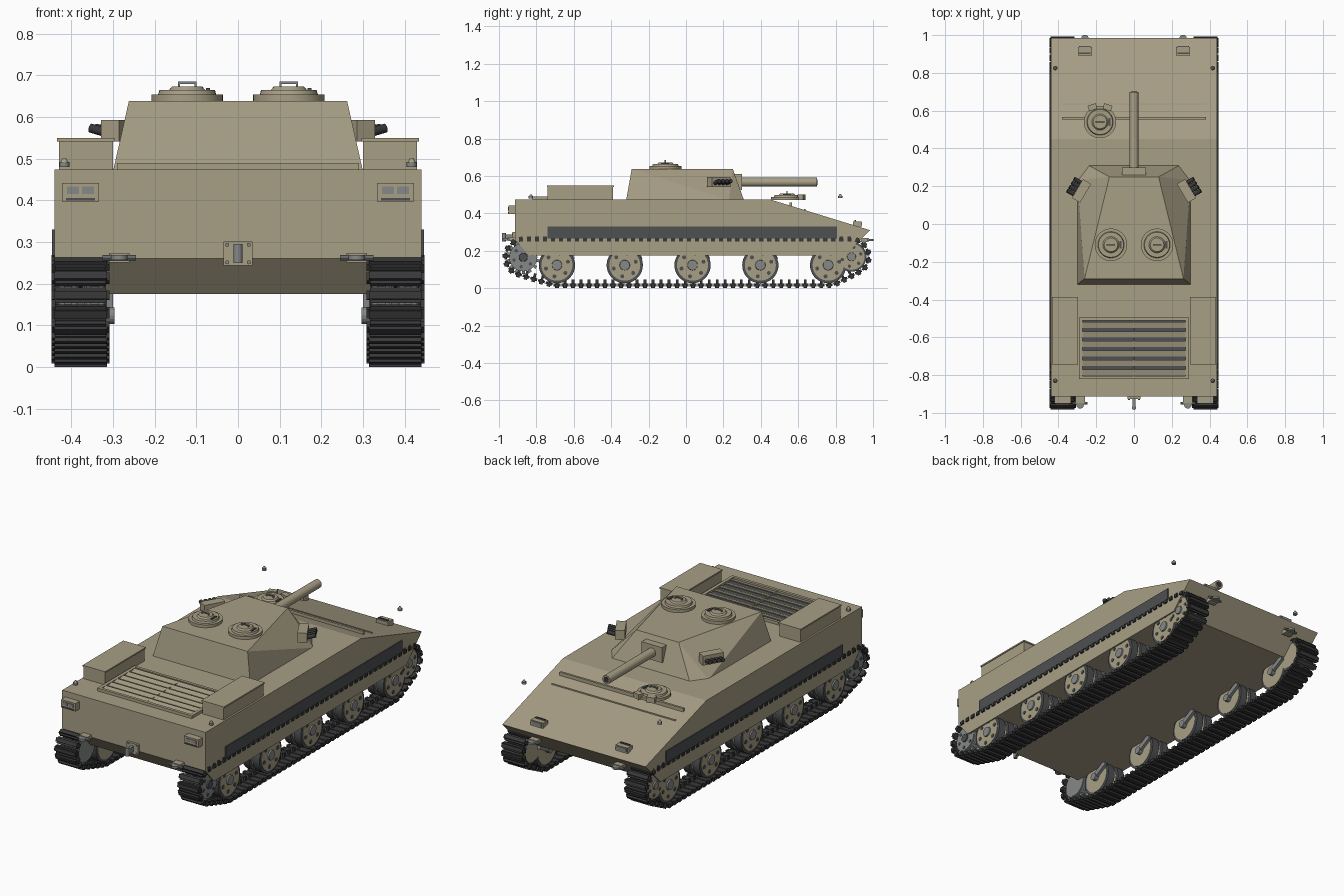
import bpy, bmesh, math
from mathutils import Matrix, Vector, geometry

old = bpy.data.objects.get("Cube")
if old:
    bpy.data.objects.remove(old)

PALETTE = {
    "khaki paint": (0.39, 0.345, 0.235, 1),
    "track black": (0.04, 0.04, 0.042, 1),
    "dark rubber": (0.075, 0.08, 0.085, 1),
    "bare steel": (0.24, 0.25, 0.25, 1),
}
KHAKI, TRACK, RUBBER, STEEL = range(4)
MATERIALS = []
for label, colour in PALETTE.items():
    mat = bpy.data.materials.new(label)
    mat.use_nodes = True
    mat.diffuse_color = colour
    shader = mat.node_tree.nodes["Principled BSDF"]
    shader.inputs["Base Color"].default_value = colour
    shader.inputs["Roughness"].default_value = 0.8
    MATERIALS.append(mat)

X, Y, Z = Vector((1, 0, 0)), Vector((0, 1, 0)), Vector((0, 0, 1))


def paint(geom, colour):
    for face in {f for v in geom["verts"] for f in v.link_faces}:
        face.material_index = colour


def box(bm, centre, size, colour=KHAKI, turn=Matrix()):
    matrix = Matrix.Translation(centre) @ turn @ Matrix.Diagonal((*size, 1))
    paint(bmesh.ops.create_cube(bm, size=1, matrix=matrix), colour)


def drum(bm, centre, radius, depth, axis=Z, colour=KHAKI, taper=1, sides=28):
    matrix = Matrix.Translation(centre) @ axis.to_track_quat("Z", "Y").to_matrix().to_4x4()
    paint(bmesh.ops.create_cone(bm, cap_ends=True, segments=sides, radius1=radius,
                                radius2=radius * taper, depth=depth, matrix=matrix), colour)


def place(name, mesh, location=(0, 0, 0), angle=0):
    obj = bpy.data.objects.new(name, mesh)
    bpy.context.collection.objects.link(obj)
    obj.location, obj.rotation_euler.z = location, angle
    return obj


def finish(name, bm, smooth=False):
    used = sorted({f.material_index for f in bm.faces})
    for face in bm.faces:
        face.material_index = used.index(face.material_index)
    mesh = bpy.data.meshes.new(name)
    bm.to_mesh(mesh)
    bm.free()
    for index in used:
        mesh.materials.append(MATERIALS[index])
    obj = place(name, mesh)
    if smooth:
        bpy.ops.object.select_all(action="DESELECT")
        obj.select_set(True)
        bpy.context.view_layer.objects.active = obj
        bpy.ops.object.shade_smooth_by_angle(angle=math.radians(35))
    return obj


def convex(name, points):
    bm = bmesh.new()
    for x, y, z in points:
        for side in (-1, 1):
            bm.verts.new((side * x, y, z))
    bmesh.ops.convex_hull(bm, input=bm.verts[:])
    bmesh.ops.dissolve_limit(bm, angle_limit=0.02, verts=bm.verts[:], edges=bm.edges[:])
    return finish(name, bm)


# Hull and turret shells
profile = [(-0.914, 0.474), (-0.914, 0.26), (-0.84, 0.175), (0.85, 0.175), (0.984, 0.31), (0.45, 0.474)]
convex("hull", [(0.44, y, z) for y, z in profile])
convex("turret", [(0.3, -0.32, 0.47), (0.3, 0.23, 0.47), (0.24, 0.31, 0.47),
                  (0.262, -0.29, 0.638), (0.13, 0.25, 0.638)])

# Gun with mantlet and open bore
bm = bmesh.new()
box(bm, (0, 0.27, 0.567), (0.125, 0.06, 0.085))
drum(bm, (0, 0.48, 0.567), 0.024, 0.44, Y)
drum(bm, (0, 0.7, 0.567), 0.015, 0.004, Y, TRACK)
finish("main_gun", bm, True)


# Hatches
def hatch(name, x, y, z, periscopes=False):
    bm = bmesh.new()
    drum(bm, (x, y, z + 0.008), 0.086, 0.016, sides=36)
    drum(bm, (x, y, z + 0.021), 0.07, 0.012, taper=0.95, sides=36)
    drum(bm, (x, y, z + 0.03), 0.045, 0.01, taper=0.8)
    box(bm, (x, y, z + 0.044), (0.045, 0.008, 0.005), STEEL)
    for side in (-1, 1):
        box(bm, (x + side * 0.02, y, z + 0.038), (0.005, 0.008, 0.016), STEEL)
        if periscopes:
            box(bm, (x + side * 0.04, y + 0.078, z + 0.015), (0.045, 0.03, 0.03),
                turn=Matrix.Rotation(-side * 0.3, 4, "Z"))
    box(bm, (x + 0.05, y, z + 0.028), (0.01, 0.04, 0.008), RUBBER)
    finish(name, bm, True)


hatch("turret_hatch_left", 0.122, -0.11, 0.638)
hatch("turret_hatch_right", -0.122, -0.11, 0.638)
hatch("driver_hatch", -0.18, 0.54, 0.472, True)

# Engine grille: dark well, frame and tilted slats
bm = bmesh.new()
box(bm, (0, -0.657, 0.475), (0.56, 0.31, 0.006), RUBBER)
for side in (-1, 1):
    box(bm, (side * 0.281, -0.657, 0.48), (0.018, 0.326, 0.02))
    box(bm, (0, -0.657 + side * 0.155, 0.48), (0.58, 0.016, 0.02))
for i in range(6):
    box(bm, (0, -0.785 + i * 0.05, 0.484), (0.545, 0.032, 0.004),
        turn=Matrix.Rotation(0.25, 4, "X"))
box(bm, (0, -0.657, 0.481), (0.006, 0.3, 0.012))
finish("engine_grille", bm)

# Splash rails on the sloping front
bm = bmesh.new()
box(bm, (0, 0.56, 0.447), (0.76, 0.012, 0.022))
box(bm, (0, 0.635, 0.419), (0.76, 0.006, 0.008))
finish("splash_rails", bm)

# Towing pintle on the rear plate
bm = bmesh.new()
box(bm, (0, -0.92, 0.272), (0.07, 0.014, 0.058))
box(bm, (0, -0.95, 0.272), (0.016, 0.05, 0.03), STEEL)
drum(bm, (0, -0.973, 0.272), 0.011, 0.045, Z, STEEL, sides=12)
for x in (-0.026, 0.026):
    for z in (0.251, 0.293):
        drum(bm, (x, -0.928, z), 0.005, 0.006, Y, STEEL, sides=8)
finish("rear_pintle", bm, True)

# Fittings repeated on both sides
for side, label in ((1, "left"), (-1, "right")):
    bm = bmesh.new()
    box(bm, (side * 0.442, 0.033, 0.298), (0.008, 1.547, 0.064), RUBBER)
    finish(label + "_side_strip", bm)

    bm = bmesh.new()
    box(bm, (side * 0.365, -0.565, 0.505), (0.13, 0.35, 0.075))
    box(bm, (side * 0.365, -0.565, 0.545), (0.138, 0.358, 0.008))
    finish(label + "_stowage_box", bm)

    bm = bmesh.new()
    outward = Vector((side * 0.85, 0.5, 0)).normalized()
    along = Vector((-outward.y, outward.x, 0))
    turn = Matrix.Rotation(math.atan2(outward.y, outward.x), 4, "Z")
    base = Vector((side * 0.278, 0.175, 0.567))
    box(bm, base, (0.05, 0.115, 0.052), turn=turn)
    for offset in (-0.036, -0.012, 0.012, 0.036):
        drum(bm, base + outward * 0.042 + along * offset, 0.011, 0.05,
             outward + Z * 0.25, TRACK, sides=12)
    finish(label + "_smoke_launcher", bm, True)

    bm = bmesh.new()
    box(bm, (side * 0.26, 0.915, 0.342), (0.075, 0.045, 0.03))
    box(bm, (side * 0.26, 0.939, 0.344), (0.06, 0.006, 0.02), STEEL)
    box(bm, (side * 0.26, 0.905, 0.359), (0.06, 0.008, 0.01), RUBBER)
    finish(label + "_headlamp", bm)

    bm = bmesh.new()
    box(bm, (side * 0.378, -0.93, 0.419), (0.088, 0.04, 0.044))
    for x in (0.36, 0.396):
        box(bm, (side * x, -0.951, 0.424), (0.028, 0.004, 0.018), STEEL)
    box(bm, (side * 0.378, -0.951, 0.403), (0.07, 0.004, 0.006), RUBBER)
    finish(label + "_tail_lamp", bm)

    bm = bmesh.new()
    for y, z in ((0.825, 0.488), (-0.83, 0.486)):
        drum(bm, (side * 0.417, y, z), 0.012, 0.012, Z, STEEL, sides=12)
        drum(bm, (side * 0.417, y, z + 0.01), 0.01, 0.012, Z, KHAKI, 0.4, 12)
    finish(label + "_marker_lamps", bm, True)

    bm = bmesh.new()
    for x, y, z, way in ((0.285, -0.93, 0.262, -1), (0.26, 0.955, 0.258, 1)):
        box(bm, (side * x, y, z), (0.05, 0.04, 0.022))
        drum(bm, (side * x, y + way * 0.027, z), 0.02, 0.012, Z, STEEL, sides=16)
        drum(bm, (side * x, y + way * 0.02, z), 0.007, 0.08, X, STEEL, sides=10)
    finish(label + "_tow_shackles", bm, True)


# Wheel templates, built around their own centre with the outer face on +x
def wheel(name, tyre, disc, edge, face, hub):
    bm = bmesh.new()
    for x in (-0.034, 0.03):
        drum(bm, (x, 0, 0), tyre, 0.042, X, edge, sides=36)
        drum(bm, (x, 0, 0), disc, 0.048, X, face, sides=36)
    drum(bm, (0, 0, 0), disc * 0.5, 0.06, X, face)
    drum(bm, (0.05, 0, 0), disc * 0.37, 0.022, X, hub, 0.85)
    for i in range(6):
        angle = math.tau * i / 6 + 0.3
        spot = Vector((0.054, math.cos(angle), math.sin(angle)))
        spot.yz *= disc * 0.74
        drum(bm, spot, disc * 0.13, 0.006, X, RUBBER, sides=10)
    return bm


wheel_spots = [(-0.69 + i * 0.3625, 0.123) for i in range(5)]
sprocket_spot, idler_spot = (-0.87, 0.165), (0.885, 0.168)

road = finish("road_wheel", wheel("road", 0.097, 0.083, RUBBER, KHAKI, STEEL), True)
idler = finish("idler_wheel", wheel("idler", 0.08, 0.07, RUBBER, KHAKI, STEEL), True)
bm = wheel("sprocket", 0.075, 0.07, STEEL, STEEL, RUBBER)
for i in range(14):
    spin = Matrix.Rotation(math.tau * i / 14, 4, "X")
    for x in (-0.034, 0.03):
        box(bm, spin @ Vector((x, 0, 0.078)), (0.02, 0.016, 0.022), STEEL, spin)
sprocket = finish("drive_sprocket", bm, True)

for template, spots in ((road, wheel_spots), (idler, [idler_spot]), (sprocket, [sprocket_spot])):
    for side, label in ((1, "left_"), (-1, "right_")):
        for y, z in spots:
            place(label + template.name, template.data, (side * 0.378, y, z), 0 if side > 0 else math.pi)
    bpy.data.objects.remove(template)

# Track path: the belt around all running wheels
circles = [(s, 0.106) for s in wheel_spots] + [(sprocket_spot, 0.094), (idler_spot, 0.09)]
cloud = [Vector((y + r * math.cos(a), z + r * math.sin(a)))
         for (y, z), r in circles for a in (math.tau * k / 64 for k in range(64))]
belt = [cloud[i] for i in geometry.convex_hull_2d(cloud)]
pairs = list(zip(belt, belt[1:] + belt[:1]))
length = sum((b - a).length for a, b in pairs)
count = round(length / 0.043)


def along_belt(distance):
    for a, b in pairs:
        step = (b - a).length
        if distance <= step:
            return a.lerp(b, distance / step), (b - a).normalized()
        distance -= step
    return belt[0], (belt[1] - belt[0]).normalized()


# Track links with grousers, end connectors and guide horns
for side, label in ((1, "left_track"), (-1, "right_track")):
    bm = bmesh.new()
    for i in range(count):
        spot, heading = along_belt(length * i / count)
        frame = Matrix.Rotation(math.atan2(heading.y, heading.x), 4, "X")
        centre = Vector((side * 0.378, spot.x, spot.y))
        inward = frame @ Z
        if inward.dot(Vector((0, 0, 0.165)) - Vector((0, spot.x, spot.y))) < 0:
            inward = -inward
        box(bm, centre, (0.122, 0.037, 0.014), TRACK, frame)
        box(bm, centre - inward * 0.011, (0.126, 0.02, 0.012), TRACK, frame)
        box(bm, centre + inward * 0.018, (0.01, 0.014, 0.024), TRACK, frame)
        for edge in (-1, 1):
            box(bm, centre + X * edge * 0.064, (0.012, 0.022, 0.018), TRACK, frame)
    finish(label, bm)

# Suspension arms on the inner side of the road wheels
for side, label in ((1, "left"), (-1, "right")):
    bm = bmesh.new()
    for y, z in wheel_spots:
        box(bm, (side * 0.308, y + 0.04, z + 0.022), (0.016, 0.11, 0.028), STEEL, Matrix.Rotation(0.5, 4, "X"))
        drum(bm, (side * 0.312, y, z), 0.02, 0.03, X, STEEL, sides=16)
    finish(label + "_suspension_arms", bm)
